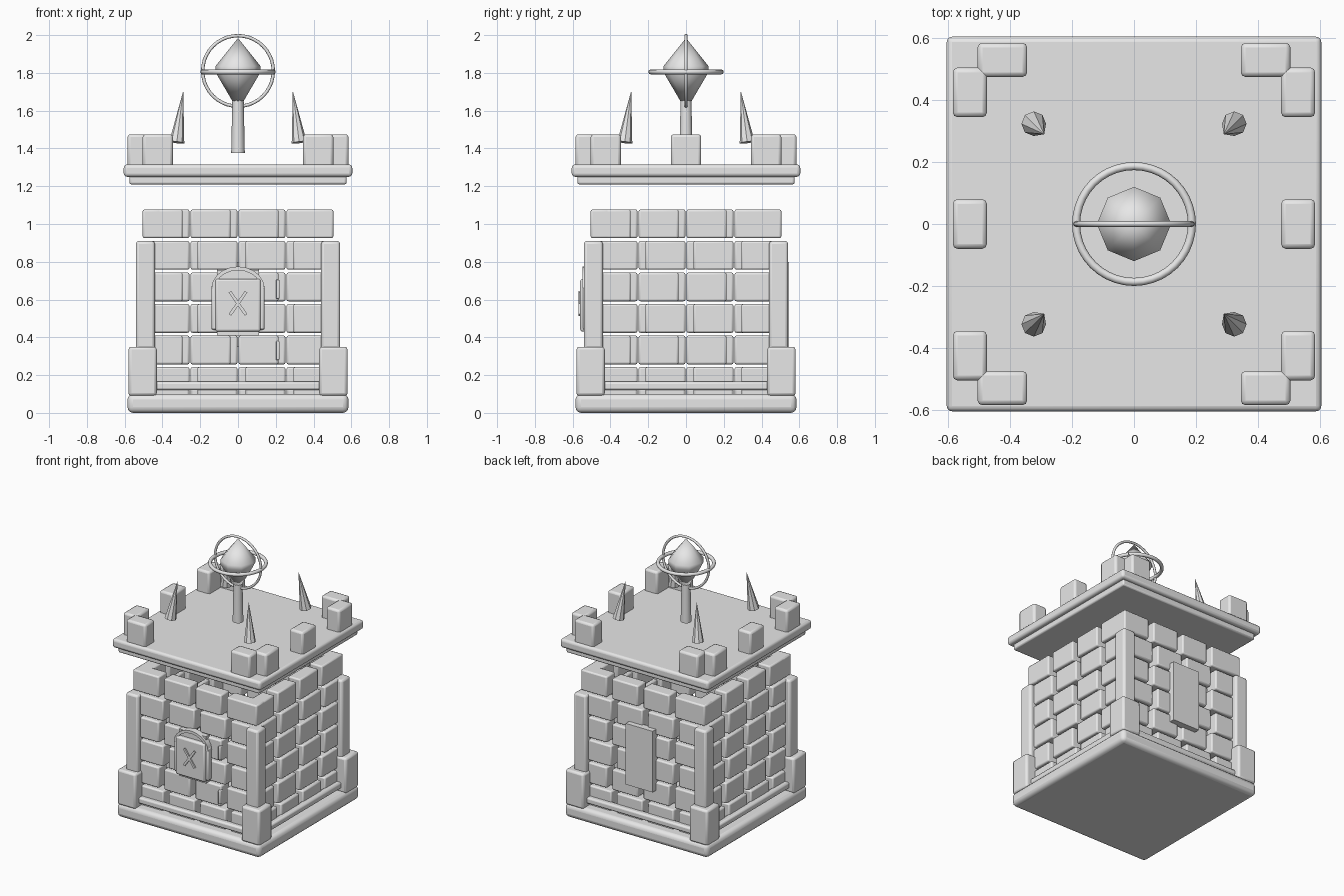
import bpy, bmesh, math
from mathutils import Matrix, Vector

old = bpy.data.objects.get("Cube")
if old:
    bpy.data.objects.remove(old, do_unlink=True)

stone = bpy.data.materials.new("grey stone")
stone.use_nodes = True
GREY = (0.8, 0.8, 0.8, 1)
stone.diffuse_color = GREY
stone.node_tree.nodes["Principled BSDF"].inputs["Base Color"].default_value = GREY


def finish(name, bm, bevel=0, segments=2, angle=30):
    bmesh.ops.recalc_face_normals(bm, faces=bm.faces[:])
    mesh = bpy.data.meshes.new(name)
    bm.to_mesh(mesh)
    bm.free()
    mesh.materials.append(stone)
    obj = bpy.data.objects.new(name, mesh)
    bpy.context.collection.objects.link(obj)
    if bevel:
        mod = obj.modifiers.new("Bevel", 'BEVEL')
        mod.width, mod.segments = bevel, segments
    bpy.ops.object.select_all(action='DESELECT')
    obj.select_set(True)
    bpy.context.view_layer.objects.active = obj
    bpy.ops.object.shade_smooth_by_angle(angle=math.radians(angle))
    return obj


def add_box(bm, x, y, z, turn=0):
    """Box from (low, high) ranges, optionally turned about z by quarter turns."""
    size = Matrix.Diagonal((x[1] - x[0], y[1] - y[0], z[1] - z[0], 1))
    mid = Matrix.Translation([sum(r) / 2 for r in (x, y, z)])
    spin = Matrix.Rotation(turn * math.pi / 2, 4, 'Z')
    bmesh.ops.create_cube(bm, size=1, matrix=spin @ mid @ size)


def box(name, x, y, z, bevel=0, segments=2):
    bm = bmesh.new()
    add_box(bm, x, y, z)
    return finish(name, bm, bevel, segments)


def lathe(name, profile, sides, angle=30):
    """Closed solid from (radius, z) pairs."""
    bm = bmesh.new()
    verts = [bm.verts.new((r, 0, z)) for r, z in profile]
    edges = [bm.edges.new(p) for p in zip(verts, verts[1:])]
    bmesh.ops.spin(bm, geom=verts + edges, axis=(0, 0, 1), cent=(0, 0, 0),
                   angle=math.tau, steps=sides)
    bmesh.ops.remove_doubles(bm, verts=bm.verts[:], dist=0.0005)
    return finish(name, bm, angle=angle)


def ring(name, major, minor, z, upright):
    bpy.ops.mesh.primitive_torus_add(major_radius=major, minor_radius=minor,
                                     major_segments=40, minor_segments=8,
                                     location=(0, 0, z),
                                     rotation=(math.pi / 2 if upright else 0, 0, 0))
    obj = bpy.context.object
    obj.name = name
    obj.data.materials.append(stone)
    bpy.ops.object.shade_smooth_by_angle(angle=math.radians(60))


# Base plinth and the rails on it
box("base_plinth", (-.585, .585), (-.585, .585), (0, .1), .03, 3)
bm = bmesh.new()
for turn in range(4):
    add_box(bm, (-.5, .5), (-.54, -.49), (.12, .165), turn)
finish("base_rails", bm, .012)

# Brick walls: four turned sides, joints mirrored on every other course
HALF, PITCH, GAP, DEPTH = .505, .254, .042, .1
bm = bmesh.new()
for row in range(6):
    low = .09 + row * .167
    for turn in range(4):
        for i in range(4):
            left = -HALF + i * PITCH
            right = HALF if i == 3 else left + PITCH - GAP
            span = (left, right) if row % 2 else (-right, -left)
            add_box(bm, span, (-HALF, -HALF + DEPTH), (low, low + .152), turn)
finish("wall_bricks", bm, .01)

# Corner posts and their feet
for name, near, far, z in (("corner_posts", .44, .54, (.1, .91)),
                           ("corner_feet", .43, .58, (.09, .35))):
    bm = bmesh.new()
    for turn in range(4):
        add_box(bm, (near, far), (near, far), z, turn)
    finish(name, bm, .015)

# Back panel
box("back_panel", (-.11, .11), (.49, .545), (.35, .8))

# Front door with arched rim, cross bars and hinges
box("door_backing", (-.11, .11), (-.53, -.49), (.41, .755))
box("door_rim", (-.14, .14), (-.545, -.5), (.44, .68), .01)
box("door_slab", (-.12, .12), (-.56, -.5), (.43, .71), .012)
bm = bmesh.new()
arc = [math.pi * k / 10 for k in range(11)]
for y in (-.548, -.5):
    loops = [[bm.verts.new((r * math.cos(a), y, .66 + h * math.sin(a))) for a in arc]
             for r, h in ((.14, .115), (.12, .095))]
    for k in range(10):
        bm.faces.new((loops[0][k], loops[0][k + 1], loops[1][k + 1], loops[1][k]))
    if y < -.52:
        front = loops
for o, i in ((0, 0), (1, 1)):
    bm.verts.ensure_lookup_table()
    back = [bm.verts[22 + o * 11 + k] for k in range(11)]
    for k in range(10):
        bm.faces.new((front[i][k], front[i][k + 1], back[k + 1], back[k]))
finish("door_arch", bm)
for side in (-1, 1):
    bar = box("cross_bar", (-.008, .008), (-.008, .008), (-.075, .075))
    bar.location = (0, -.562, .58)
    bar.rotation_euler.y = side * math.radians(35)
for z in (.33, .655):
    box("door_hinge", (.2, .22), (-.52, -.49), (z - .05, z + .05), .005)

# Floating roof slabs
box("roof_underside", (-.575, .575), (-.575, .575), (1.21, 1.27), .01)
box("roof_slab", (-.605, .605), (-.605, .605), (1.25, 1.315), .018, 3)

# Battlements: an L pair at each corner, one block on left and right sides
bm = bmesh.new()
TOP = (1.3, 1.475)
LONG, EDGE = (.345, .505), (.475, .585)
for sx in (-1, 1):
    flip_x = lambda r: tuple(sorted(sx * v for v in r))
    add_box(bm, flip_x(EDGE), (-.08, .08), TOP)
    for sy in (-1, 1):
        flip_y = lambda r: tuple(sorted(sy * v for v in r))
        add_box(bm, flip_x(EDGE), flip_y(LONG), TOP)
        add_box(bm, flip_x(LONG), flip_y(EDGE), TOP)
finish("battlements", bm, .015)

# Four spikes leaning towards the middle
bm = bmesh.new()
for sx in (-1, 1):
    for sy in (-1, 1):
        foot, tip = Vector((sx * .324, sy * .324, 1.432)), Vector((sx * .29, sy * .29, 1.705))
        lean = (tip - foot).to_track_quat('Z', 'Y').to_matrix().to_4x4()
        bmesh.ops.create_cone(bm, cap_ends=True, segments=8, radius1=.04, radius2=0,
                              depth=(tip - foot).length,
                              matrix=Matrix.Translation((foot + tip) / 2) @ lean)
finish("roof_spikes", bm)

# Crystal on its stem, with two rings around it
lathe("crystal_stem", [(0, 1.375), (.036, 1.375), (.03, 1.67), (0, 1.67)], 10, 40)
lathe("crystal", [(0, 1.6), (.12, 1.805), (.12, 1.835), (0, 1.985)], 8, 46)
ring("upright_ring", .187, .009, 1.81, True)
ring("level_ring", .187, .013, 1.805, False)
